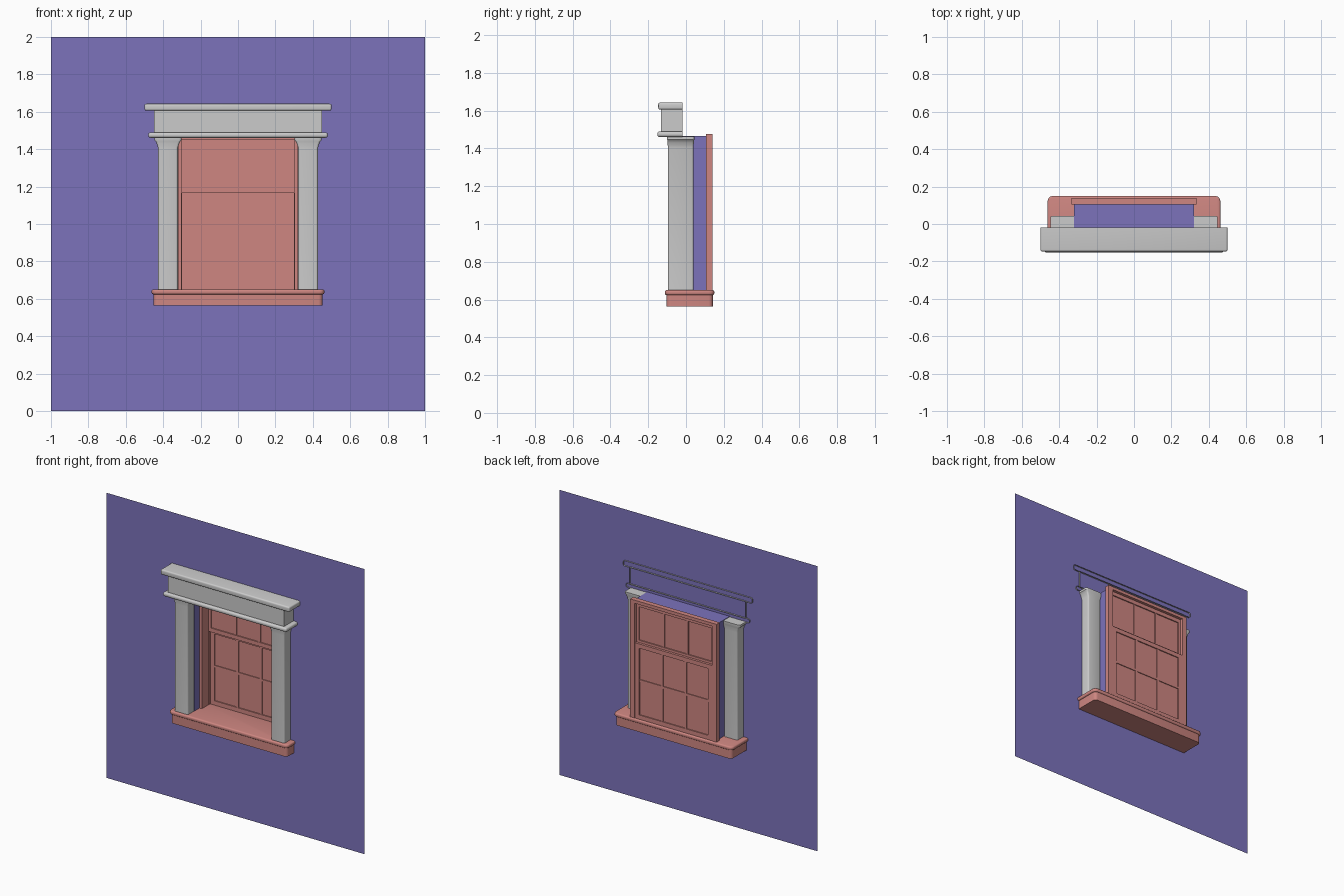
import bpy, bmesh, math
from mathutils import Vector

if "Cube" in bpy.data.objects:
    bpy.data.objects.remove(bpy.data.objects["Cube"])

WALL_Y = -0.027


def material(name, rgb):
    m = bpy.data.materials.new(name)
    m.diffuse_color = (*rgb, 1)
    m.use_nodes = True
    m.node_tree.nodes["Principled BSDF"].inputs["Base Color"].default_value = m.diffuse_color
    return m


PLASTER = material("wall_paint", (0.20, 0.17, 0.50))
PINK = material("window_paint", (0.62, 0.24, 0.22))


def finish(name, bm, mat=None, mirror=False, smooth=True):
    bmesh.ops.recalc_face_normals(bm, faces=bm.faces)
    me = bpy.data.meshes.new(name)
    bm.to_mesh(me)
    bm.free()
    ob = bpy.data.objects.new(name, me)
    bpy.context.collection.objects.link(ob)
    if mat:
        me.materials.append(mat)
    if mirror:
        ob.modifiers.new("mirror", 'MIRROR')
    if smooth:
        bpy.ops.object.select_all(action='DESELECT')
        ob.select_set(True)
        bpy.context.view_layer.objects.active = ob
        bpy.ops.object.shade_smooth_by_angle(angle=math.radians(35))
    return ob


def add_box(bm, x, y, z):
    vs = bmesh.ops.create_cube(bm, size=1)["verts"]
    for v in vs:
        v.co = Vector([(a + b) / 2 + c * (b - a) for (a, b), c in zip((x, y, z), v.co)])


def bevel(bm, test, r, seg=4):
    edges = [e for e in bm.edges if test((e.verts[1].co - e.verts[0].co).normalized())]
    bmesh.ops.bevel(bm, geom=edges, offset=r, segments=seg, profile=0.5, affect='EDGES')


# wall sheet with opening, and the reveal running back to the frame
bm = bmesh.new()
OX, Z0, Z1 = 0.32, 0.64, 1.466


def ring(hx, a, b, y):
    return [bm.verts.new(p) for p in ((-hx, y, a), (hx, y, a), (hx, y, b), (-hx, y, b))]


rings = [ring(1, 0, 2, WALL_Y), ring(OX, Z0, Z1, WALL_Y), ring(OX, Z0, Z1, 0.105)]
for a, b in zip(rings, rings[1:]):
    for i in range(4):
        j = (i + 1) % 4
        bm.faces.new((a[i], a[j], b[j], b[i]))
finish("wall", bm, PLASTER, smooth=False)


# header: open-backed crown, frieze and lower moulding
def header_part(name, hx, y0, z0, z1, r):
    bm = bmesh.new()
    add_box(bm, (-hx, hx), (y0, 0.1), (z0, z1))
    if r:
        bevel(bm, lambda d: True, r)
    bmesh.ops.bisect_plane(bm, geom=bm.verts[:] + bm.edges[:] + bm.faces[:],
                           plane_co=(0, -0.018, 0), plane_no=(0, 1, 0), clear_outer=True)
    finish(name, bm)


header_part("header_crown", 0.50, -0.147, 1.606, 1.643, 0.010)
header_part("header_frieze", 0.45, -0.133, 1.488, 1.608, 0)
header_part("header_moulding", 0.48, -0.152, 1.461, 1.49, 0.012)

# pillars with flared capitals
bm = bmesh.new()
add_box(bm, (0.322, 0.427), (-0.096, 0.04), (0.648, 1.462))
bevel(bm, lambda d: abs(d.z) > 0.9, 0.010, 3)
for z in (1.405, 1.418, 1.430, 1.440, 1.447):
    bmesh.ops.bisect_plane(bm, geom=bm.verts[:] + bm.edges[:] + bm.faces[:],
                           plane_co=(0, 0, z), plane_no=(0, 0, 1))
for v in bm.verts:
    t = min(max((v.co.z - 1.405) / 0.042, 0), 1)
    k = 1 - math.sqrt(1 - t * t) if t < 1 else 1
    k = 0.5 * (k + t)
    v.co.x = 0.3745 + (v.co.x - 0.3745) * (1 + 0.38 * k)
    v.co.y += 0.004 * k * (1 if v.co.y > -0.03 else -1)
finish("pillars", bm, mirror=True)

# sill: body with a rounded lip on top
bm = bmesh.new()
add_box(bm, (-0.452, 0.452), (-0.104, 0.142), (0.563, 0.63))
bevel(bm, lambda d: abs(d.z) > 0.9, 0.022)
finish("sill_body", bm, PINK)
bm = bmesh.new()
add_box(bm, (-0.462, 0.462), (-0.112, 0.15), (0.624, 0.65))
bevel(bm, lambda d: abs(d.z) > 0.9, 0.028)
bevel(bm, lambda d: abs(d.z) < 0.1, 0.009, 3)
finish("sill_lip", bm, PINK)

# window frame: liner inside the reveal, posts and head behind it
bm = bmesh.new()
for s in (-1, 1):
    add_box(bm, sorted((s * 0.302, s * 0.318)), (0.03, 0.106), (0.65, 1.464))
    add_box(bm, sorted((s * 0.300, s * 0.335)), (0.105, 0.14), (0.65, 1.477))
add_box(bm, (-0.302, 0.302), (0.03, 0.106), (1.452, 1.464))
add_box(bm, (-0.335, 0.335), (0.105, 0.14), (1.455, 1.477))
finish("window_frame", bm, PINK, smooth=False)


# sashes: stiles, rails, glazing bars and pane
def sash(name, y0, y1, z0, z1, stile, rail, cross):
    bm = bmesh.new()
    for s in (-1, 1):
        add_box(bm, sorted((s * (0.301 - stile), s * 0.301)), (y0, y1), (z0, z1))
        add_box(bm, (s * 0.092 - 0.008, s * 0.092 + 0.008), (y0 + 0.002, y1 - 0.002), (z0, z1))
    for a, b in ((z0, z0 + rail), (z1 - rail, z1)):
        add_box(bm, (-0.301, 0.301), (y0, y1), (a, b))
    for z in cross:
        add_box(bm, (-0.29, 0.29), (y0 + 0.002, y1 - 0.002), (z - 0.008, z + 0.008))
    finish(name, bm, PINK, smooth=False)
    m = (y0 + y1) / 2
    bm = bmesh.new()
    add_box(bm, (-0.295, 0.295), (m - 0.001, m + 0.001), (z0 + 0.005, z1 - 0.005))
    finish(name + "_pane", bm, PINK, smooth=False)


sash("upper_sash", 0.102, 0.120, 1.166, 1.456, 0.019, 0.028, ())
sash("lower_sash", 0.121, 0.138, 0.65, 1.178, 0.034, 0.030, (0.92,))
